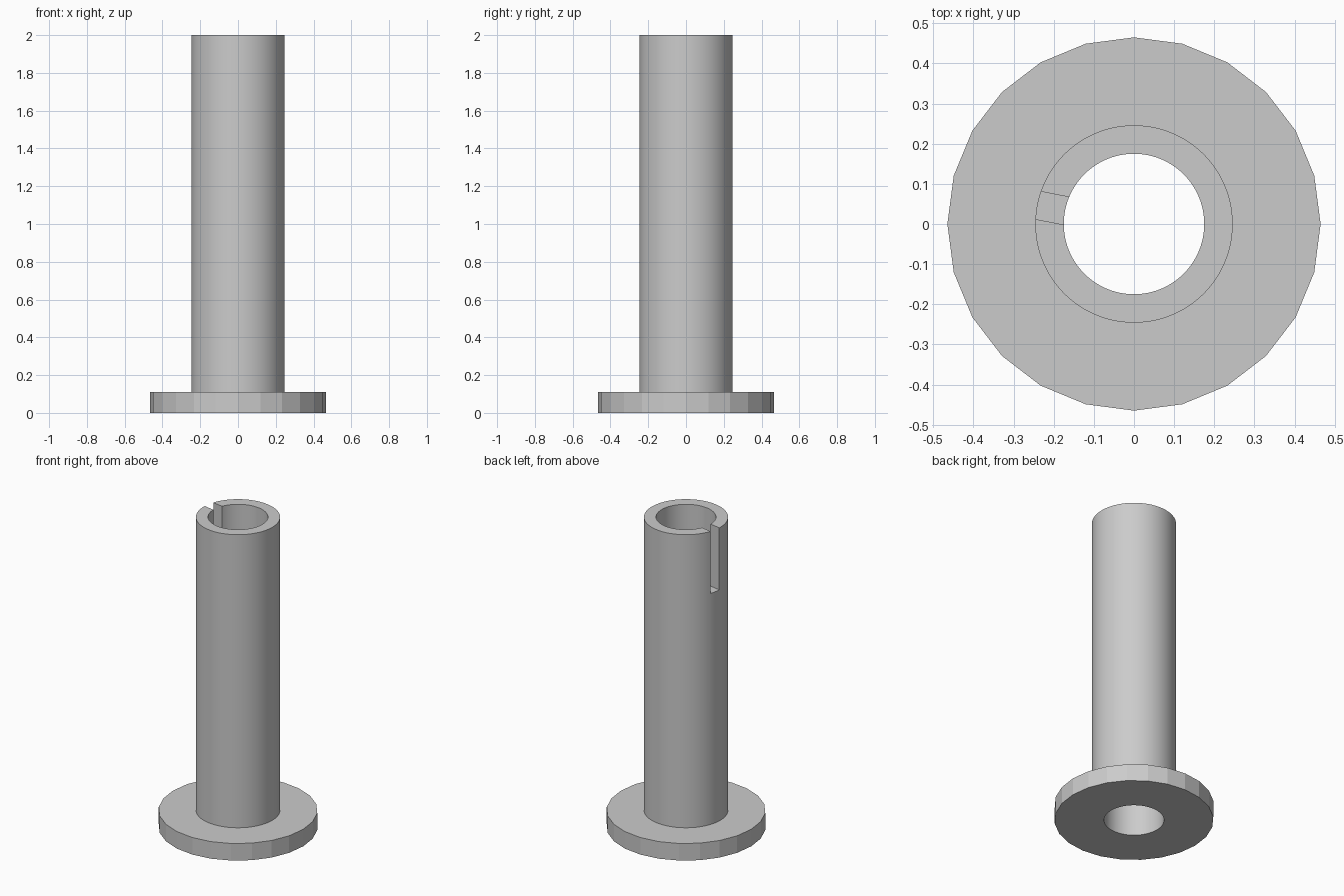
import bpy
import math

cube = bpy.data.objects.get("Cube")
if cube:
    bpy.data.objects.remove(cube, do_unlink=True)

FLANGE_R, FLANGE_H = 0.465, 0.11
TUBE_R, BORE_R, HEIGHT = 0.246, 0.175, 2.0
SLOT_WIDTH, SLOT_DEPTH = 0.07, 0.4
SLOT_ANGLE = math.radians(180 - 11)

grey = bpy.data.materials.new("plain_grey")
grey.use_nodes = True
colour = (0.6, 0.6, 0.6, 1)
grey.diffuse_color = colour
grey.node_tree.nodes["Principled BSDF"].inputs["Base Color"].default_value = colour


def cylinder(name, radius, z0, z1, sides):
    bpy.ops.mesh.primitive_cylinder_add(
        vertices=sides, radius=radius, depth=z1 - z0, location=(0, 0, (z0 + z1) / 2))
    obj = bpy.context.object
    obj.name = obj.data.name = name
    obj.data.materials.append(grey)
    return obj


def combine(target, tool, operation):
    bpy.context.view_layer.objects.active = target
    mod = target.modifiers.new(tool.name, "BOOLEAN")
    mod.operation, mod.solver, mod.object = operation, "EXACT", tool
    bpy.ops.object.modifier_apply(modifier=mod.name)
    bpy.data.objects.remove(tool, do_unlink=True)


# Faceted flange joined to the round tube
body = cylinder("flanged_tube", FLANGE_R, 0, FLANGE_H, 24)
combine(body, cylinder("tube", TUBE_R, FLANGE_H / 2, HEIGHT, 96), "UNION")

# Bore through the full length
combine(body, cylinder("bore_cutter", BORE_R, -0.1, HEIGHT + 0.1, 96), "DIFFERENCE")

# Key slot through one side of the wall at the top
reach = (BORE_R + TUBE_R) / 2
bpy.ops.mesh.primitive_cube_add(
    size=1, rotation=(0, 0, SLOT_ANGLE),
    location=(reach * math.cos(SLOT_ANGLE), reach * math.sin(SLOT_ANGLE), HEIGHT))
slot = bpy.context.object
slot.name = "slot_cutter"
slot.scale = (0.2, SLOT_WIDTH, SLOT_DEPTH * 2)
slot.data.materials.append(grey)
bpy.context.view_layer.update()
combine(body, slot, "DIFFERENCE")

# Smooth the tube and bore, keep the flange facets flat
bpy.ops.object.select_all(action="DESELECT")
body.select_set(True)
bpy.context.view_layer.objects.active = body
bpy.ops.object.shade_smooth_by_angle(angle=math.radians(10))
